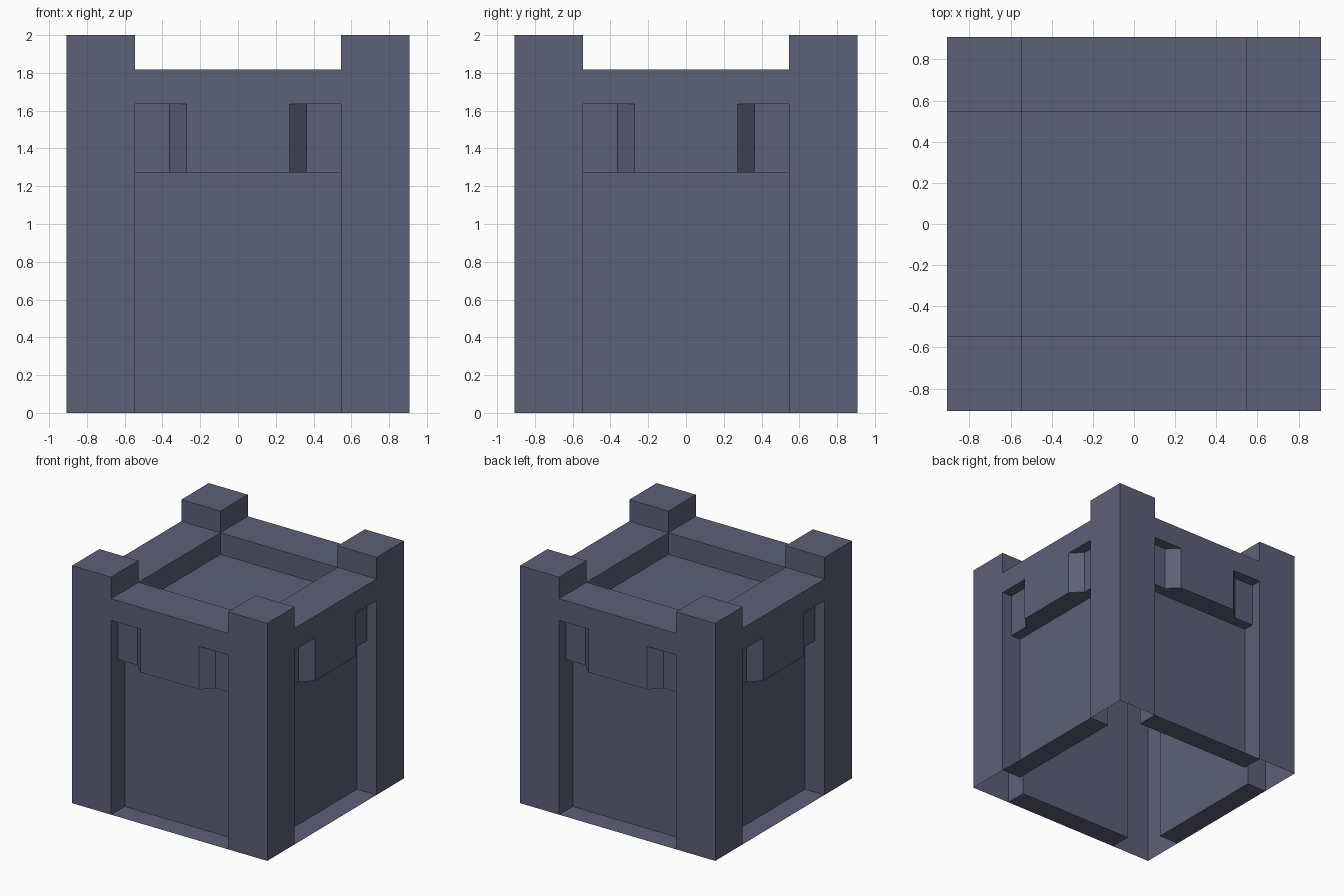
import bpy, bmesh, math
from mathutils import Vector, Matrix

if "Cube" in bpy.data.objects:
    bpy.data.objects.remove(bpy.data.objects["Cube"])

U = 2 / 11          # the tower is 10 x 10 x 11 of these units
HALF = 5

stone = bpy.data.materials.new("slate_stone")
stone.diffuse_color = (0.109, 0.117, 0.188, 1)
stone.use_nodes = True
stone.node_tree.nodes["Principled BSDF"].inputs["Base Color"].default_value = stone.diffuse_color


class Part:
    """Mesh whose faces are drawn on the front side and repeated on all four.
    Plan points are (position along side, depth inward from the front)."""

    def __init__(self, name):
        self.name, self.bm = name, bmesh.new()

    def face(self, pts, turns=4):
        for k in range(turns):
            rot = Matrix.Rotation(k * math.pi / 2, 3, 'Z')
            vs = [self.bm.verts.new(rot @ Vector((x, d - HALF, z)) * U)
                  for x, d, z in pts]
            self.bm.faces.new(vs)

    def upright(self, plan, z0, z1):
        for a, b in zip(plan, plan[1:]):
            self.face([(*a, z0), (*b, z0), (*b, z1), (*a, z1)])

    def level(self, plan, z, up=True, turns=4):
        pts = [(x, d, z) for x, d in plan]
        self.face(pts if up else pts[::-1], turns)

    def finish(self):
        bm = self.bm
        bmesh.ops.remove_doubles(bm, verts=bm.verts[:], dist=1e-4)
        bmesh.ops.dissolve_limit(bm, angle_limit=0.01,
                                 verts=bm.verts[:], edges=bm.edges[:])
        mesh = bpy.data.meshes.new(self.name)
        bm.to_mesh(mesh)
        bm.free()
        mesh.materials.append(stone)
        bpy.context.collection.objects.link(
            bpy.data.objects.new(self.name, mesh))


def mirrored(plan):
    return [(-x, d) for x, d in reversed(plan)]


# Shell: corner posts, bracket band and parapet (open underneath)
shell = Part("tower_shell")
post_low = [(-5, 0), (-3, 0), (-3, 1)]
post_top = [(-5, 0), (-3, 0), (-3, 2)]
half_band = [(-5, 0), (-3, 0), (-3, .5), (-2, .5), (-1.5, 0)]
for plan in (post_low, mirrored(post_low)):
    shell.upright(plan, 0, 7)
shell.upright(half_band + mirrored(half_band), 7, 9)
shell.upright([(-5, 0), (-3, 0), (3, 0), (5, 0)], 9, 10)
shell.upright([(3, 2), (-3, 2)], 9, 10)
for plan in (post_top, mirrored(post_top)):
    shell.upright(plan, 10, 11)
shell.level([(3, 0), (5, 0), (5, 2), (3, 2)], 11)
shell.level([(-3, 0), (3, 0), (3, 2), (-3, 2)], 10)

# Undersides of the parapet over the niches, and of the bracket band
niche = [(1.5, 0), (3, 0), (3, .5), (2, .5)]
for plan in (niche, mirrored(niche)[::-1][::-1]):
    shell.level(plan, 9, up=False)
shell.level([(-1.5, 0), (1.5, 0), (2, .5), (3, .5), (3, 1),
             (-3, 1), (-3, .5), (-2, .5)], 7, up=False)
shell.finish()

# Recessed lower walls
walls = Part("lower_walls")
walls.upright([(-3, 1), (3, 1)], 0, 7)
walls.finish()

# Ground ledges in front of the lower walls
ledges = Part("base_ledges")
ledges.level([(-3, 0), (3, 0), (3, 1), (-3, 1)], 0)
ledges.finish()

# Sunken roof floor
roof = Part("roof_floor")
roof.level([(-3, 2), (3, 2), (3, 8), (-3, 8)], 9, turns=1)
roof.finish()
